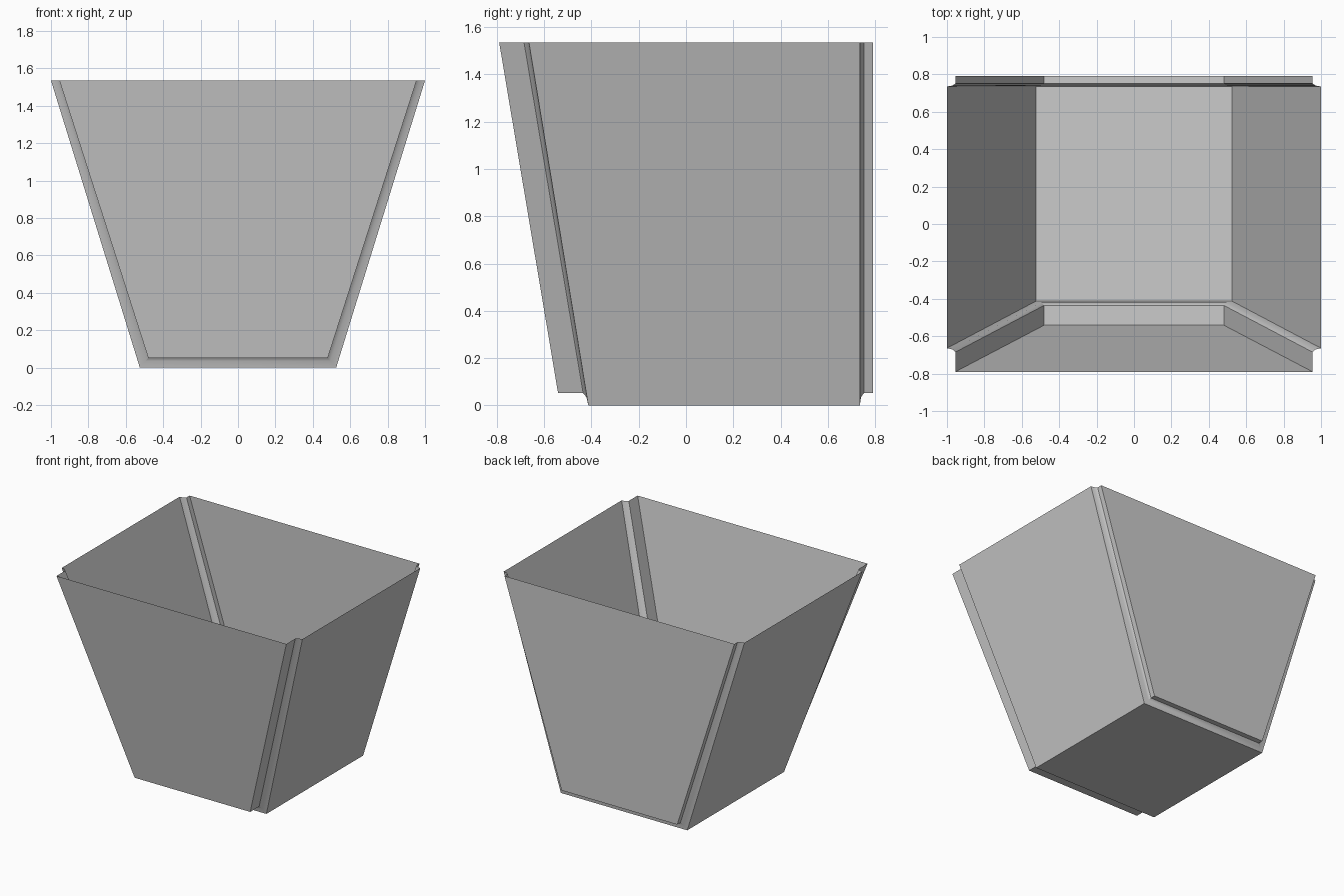
import bpy, bmesh

if "Cube" in bpy.data.objects:
    bpy.data.objects.remove(bpy.data.objects["Cube"])

TOP = 1.535

def make_object(name, bm):
    bmesh.ops.recalc_face_normals(bm, faces=bm.faces)
    mesh = bpy.data.meshes.new(name)
    bm.to_mesh(mesh)
    bm.free()
    ob = bpy.data.objects.new(name, mesh)
    bpy.context.collection.objects.link(ob)
    bpy.context.view_layer.objects.active = ob
    ob.select_set(True)
    bpy.ops.object.shade_smooth_by_angle(angle=0.6)
    ob.select_set(False)

def u_section(bm, inset, lift, y_low, y_high):
    """Flared U: left rim, left base, right base, right rim."""
    wide, narrow = 1 - inset, 0.525 - inset
    return [bm.verts.new(p) for p in (
        (-wide, y_high, TOP), (-narrow, y_low, lift),
        (narrow, y_low, lift), (wide, y_high, TOP))]

# Stations from front to back: inset, base height, y at base, y at rim
stations = [
    (0.045, 0.052, -0.541, -0.79),
    (0.045, 0.052, -0.435, -0.685),
    (0.030, 0.035, -0.421, -0.671),
    (0.0, 0.0, -0.413, -0.664),
    (0.0, 0.0, 0.735, 0.735),
    (0.030, 0.035, 0.740, 0.740),
    (0.045, 0.052, 0.752, 0.752),
    (0.045, 0.052, 0.79, 0.79),
]

# Sheet shell: side walls, floor, concave grooves and end panels
bm = bmesh.new()
rings = [u_section(bm, *s) for s in stations]
for a, b in zip(rings, rings[1:]):
    for i in range(3):
        bm.faces.new((a[i], a[i + 1], b[i + 1], b[i]))
bm.faces.new(rings[0])
bm.faces.new(rings[-1])
make_object("open_bin_shell", bm)
